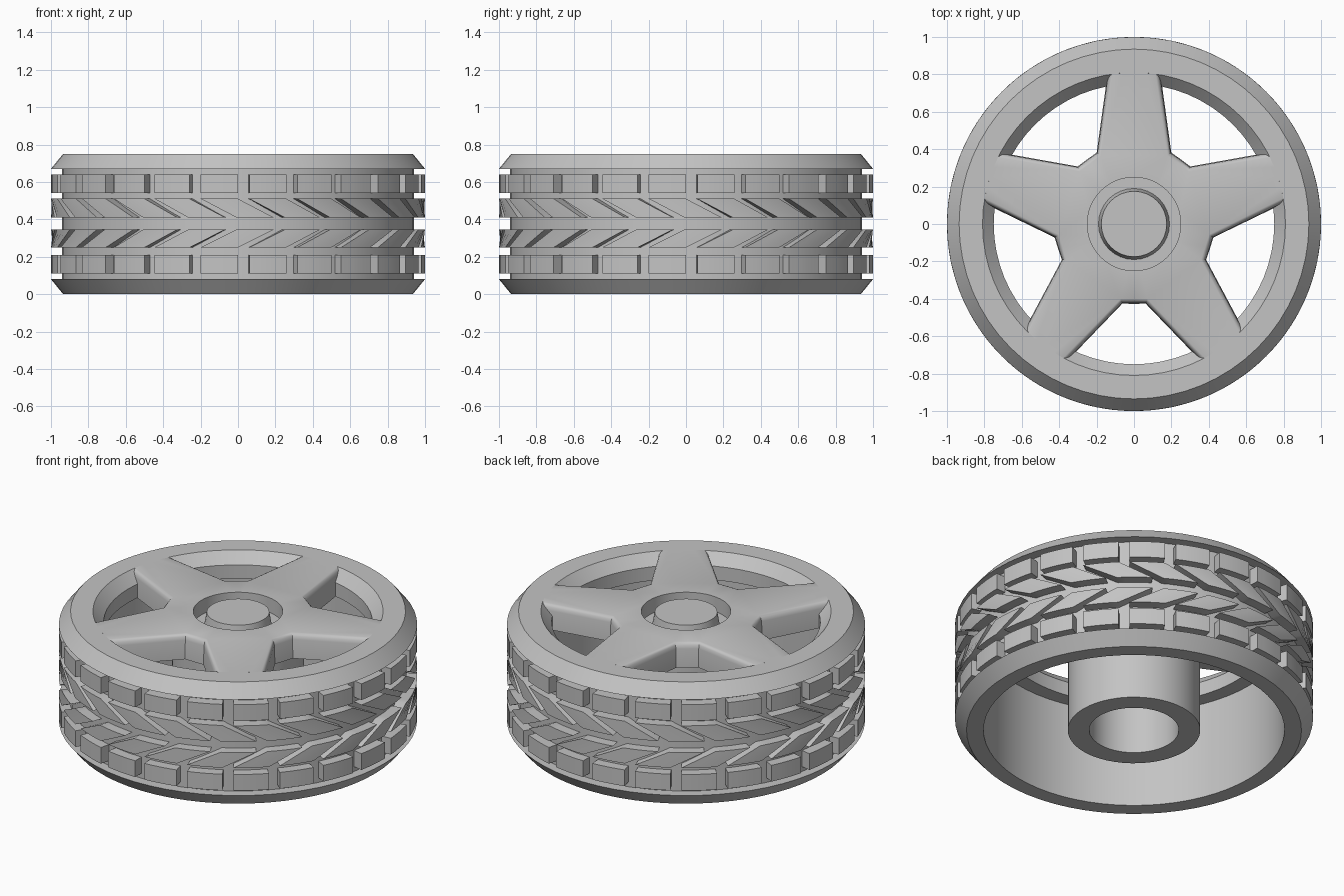
import bpy, bmesh
from math import sin, cos, radians, pi

cube = bpy.data.objects.get("Cube")
if cube:
    bpy.data.objects.remove(cube, do_unlink=True)

grey = bpy.data.materials.new("plain grey")
grey.use_nodes = True
COLOUR = (0.55, 0.55, 0.55, 1)
grey.diffuse_color = COLOUR
grey.node_tree.nodes["Principled BSDF"].inputs["Base Color"].default_value = COLOUR


def polar(r, a, z):
    return (r * cos(a), r * sin(a), z)


def finish(bm, name):
    bmesh.ops.recalc_face_normals(bm, faces=bm.faces)
    mesh = bpy.data.meshes.new(name)
    bm.to_mesh(mesh)
    bm.free()
    obj = bpy.data.objects.new(name, mesh)
    bpy.context.collection.objects.link(obj)
    mesh.materials.append(grey)
    bpy.ops.object.select_all(action='DESELECT')
    obj.select_set(True)
    bpy.context.view_layer.objects.active = obj
    bpy.ops.object.shade_smooth_by_angle(angle=radians(30))
    return obj


def skin(bm, loops, closed):
    """Join matching vertex loops with quads."""
    pairs = list(zip(loops, loops[1:] + loops[:1])) if closed else list(zip(loops, loops[1:]))
    for low, high in pairs:
        for i in range(len(low)):
            j = (i + 1) % len(low)
            bm.faces.new((low[i], low[j], high[j], high[i]))


def lathe(name, profile, segments):
    """Spin a closed radius/height profile round the z axis."""
    bm = bmesh.new()
    loops = [[bm.verts.new(polar(r, 2 * pi * i / segments - pi / 2, z))
              for i in range(segments)] for r, z in profile]
    skin(bm, loops, True)
    return finish(bm, name)


# Tyre carcass with bevelled shoulders, joined to the wheel barrel and lip
lathe("tyre_and_barrel", [
    (0.81, 0.75), (0.935, 0.75), (1.0, 0.67), (0.94, 0.67),
    (0.94, 0.08), (1.0, 0.08), (0.935, 0.0), (0.84, 0.0),
    (0.84, 0.6), (0.75, 0.6), (0.75, 0.685)], 64)


# Tread rows: raised blocks, slanted when the two edges are shifted differently
def tread_row(name, z0, z1, shift0=0, shift1=0, count=24, steps=4):
    bm = bmesh.new()
    pitch, gap = 360 / count, 3.5
    for k in range(count):
        loops = []
        for s in range(steps + 1):
            a = -90 + k * pitch + gap + (pitch - gap) * s / steps
            a0, a1 = radians(a + shift0), radians(a + shift1)
            loops.append([bm.verts.new(p) for p in (
                polar(0.93, a0, z0), polar(1.0, a0, z0),
                polar(1.0, a1, z1), polar(0.93, a1, z1))])
        skin(bm, loops, False)
        bm.faces.new(loops[0])
        bm.faces.new(loops[-1])
    return finish(bm, name)


SLANT = 11
tread_row("lower_shoulder_blocks", 0.11, 0.21)
tread_row("upper_shoulder_blocks", 0.54, 0.64)
tread_row("lower_slanted_blocks", 0.25, 0.345, 0, SLANT)
tread_row("upper_slanted_blocks", 0.41, 0.51, SLANT, 0)


# Five-spoke plate with rounded top edges and a round centre opening
def star_outline(grow):
    points = []
    for k in range(5):
        c = pi / 2 + k * 2 * pi / 5
        root, half = 0.365 + 0.6 * grow, 0.178 + 0.8 * grow
        tip = 0.115 + grow
        local = [((0.4 + grow) * cos(pi / 5), -(0.4 + grow) * sin(pi / 5)), (root, -half)]
        for t in (-1, -0.5, 0, 0.5, 1):
            y = t * tip
            local.append(((0.81 ** 2 - y * y) ** 0.5, y))
        local.append((root, half))
        points += [(x * cos(c) - y * sin(c), x * sin(c) + y * cos(c)) for x, y in local]
    return points


def loop_edges(bm, loop):
    return [bm.edges.get(p) or bm.edges.new(p) for p in zip(loop, loop[1:] + loop[:1])]


bm = bmesh.new()
layers = [(0.75, 0.0), (0.745, 0.01), (0.735, 0.018), (0.715, 0.023), (0.6, 0.027)]
outer = [[bm.verts.new((x, y, z)) for x, y in star_outline(g)] for z, g in layers]
inner = [[bm.verts.new(polar(0.25, 2 * pi * i / 48, z)) for i in range(48)]
         for z in (0.75, 0.6)]
skin(bm, outer, False)
skin(bm, inner, False)
for rim, hole in ((outer[0], inner[0]), (outer[-1], inner[1])):
    bmesh.ops.triangle_fill(bm, use_beauty=True,
                            edges=loop_edges(bm, rim) + loop_edges(bm, hole))
finish(bm, "five_spoke_plate")

# Hub tube reaching down to the ground plane
lathe("hub_tube", [(0.25, 0.0), (0.37, 0.0), (0.37, 0.61), (0.25, 0.61)], 48)

# Centre cap: recessed floor with a slightly tapered boss
bm = bmesh.new()
cap = [[bm.verts.new(polar(r, 2 * pi * i / 32, z)) for i in range(32)]
       for r, z in ((0.252, 0.6), (0.252, 0.66), (0.19, 0.66), (0.175, 0.745))]
skin(bm, cap, False)
bm.faces.new(cap[0])
bm.faces.new(cap[-1])
finish(bm, "centre_cap")
